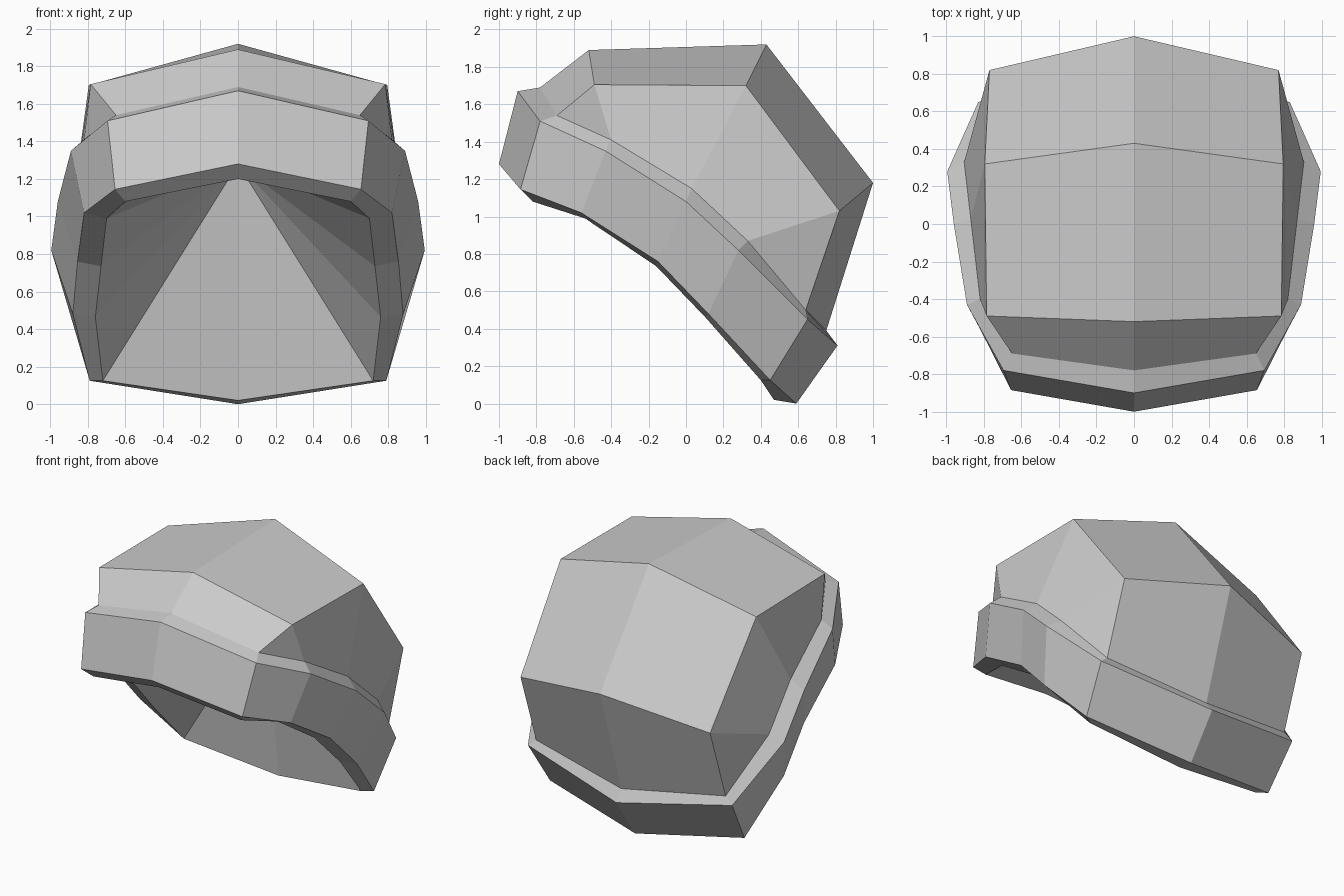
import bpy
import bmesh
from mathutils import Vector

default_cube = bpy.data.objects.get("Cube")
if default_cube:
    bpy.data.objects.remove(default_cube, do_unlink=True)


def make_material(name, colour):
    mat = bpy.data.materials.new(name)
    mat.use_nodes = True
    mat.diffuse_color = colour
    mat.node_tree.nodes["Principled BSDF"].inputs["Base Color"].default_value = colour
    return mat


grey = make_material("plain grey", (0.6, 0.6, 0.6, 1.0))


def bridge(lower, upper):
    """Quads between two half loops of equal length."""
    return [(lower[i], lower[i + 1], upper[i + 1], upper[i])
            for i in range(len(lower) - 1)]


def build_symmetric(name, faces, inward=False):
    """Mesh the +x half from corner points, then mirror it over x = 0."""
    bm = bmesh.new()
    verts = {}
    for face in faces:
        for p in face:
            if p not in verts:
                verts[p] = bm.verts.new(Vector(p))
        bm.faces.new([verts[p] for p in face])
    geom = bm.verts[:] + bm.edges[:] + bm.faces[:]
    bmesh.ops.mirror(bm, geom=geom, axis='X', merge_dist=0.0001)
    bmesh.ops.remove_doubles(bm, verts=bm.verts[:], dist=0.0001)
    bmesh.ops.recalc_face_normals(bm, faces=bm.faces[:])
    if inward:
        bmesh.ops.reverse_faces(bm, faces=bm.faces[:])
    mesh = bpy.data.meshes.new(name)
    bm.to_mesh(mesh)
    bm.free()
    mesh.materials.append(grey)
    obj = bpy.data.objects.new(name, mesh)
    bpy.context.collection.objects.link(obj)
    return obj


# Half loops run from the front centre, round the side, to the back centre
seam = [(0, -0.78, 1.69), (0.65, -0.69, 1.54), (0.82, -0.40, 1.41),
        (0.87, 0.03, 1.15), (0.905, 0.33, 0.87), (0.77, 0.64, 0.50),
        (0, 0.75, 0.39)]
band_top = [(0, -0.90, 1.67), (0.695, -0.78, 1.51), (0.89, -0.43, 1.35),
            (0.96, 0, 1.08), (0.995, 0.28, 0.82), (0.83, 0.65, 0.45),
            (0, 0.81, 0.31)]
band_bottom = [(0, -1, 1.28), (0.655, -0.885, 1.145), (0.82, -0.56, 1.02),
               (0.855, -0.15, 0.76), (0.88, 0.12, 0.48), (0.79, 0.45, 0.125),
               (0, 0.59, 0)]
opening = [(0, -0.92, 1.20), (0.60, -0.82, 1.08), (0.70, -0.54, 0.99),
           (0.73, -0.16, 0.735), (0.76, 0.10, 0.465), (0.72, 0.40, 0.125),
           (0, 0.47, 0.02)]

# Band: lip, outer wall and lower rim
build_symmetric("hat_band", bridge(seam, band_top)
                + bridge(band_top, band_bottom)
                + bridge(band_bottom, opening))

# Lining: facets running up to one peak inside the crown
peak = (0, 0.32, 1.28)
build_symmetric("hat_lining", [(opening[i], opening[i + 1], peak)
                               for i in range(len(opening) - 1)], inward=True)

# Crown: front, top, rear and side panels
front_mid, front_corner = (0, -0.52, 1.89), (0.785, -0.49, 1.705)
top_mid, top_corner = (0, 0.43, 1.92), (0.795, 0.32, 1.70)
rear_mid, rear_corner = (0, 1, 1.18), (0.77, 0.82, 1.03)
build_symmetric("hat_crown", [
    (seam[0], seam[1], front_corner, front_mid),
    (front_mid, front_corner, top_corner, top_mid),
    (top_mid, top_corner, rear_corner, rear_mid),
    (rear_mid, rear_corner, seam[5], seam[6]),
    (seam[1], seam[2], front_corner),
    (front_corner, seam[2], seam[3], top_corner),
    (top_corner, seam[3], seam[4], rear_corner),
    (rear_corner, seam[4], seam[5]),
])
